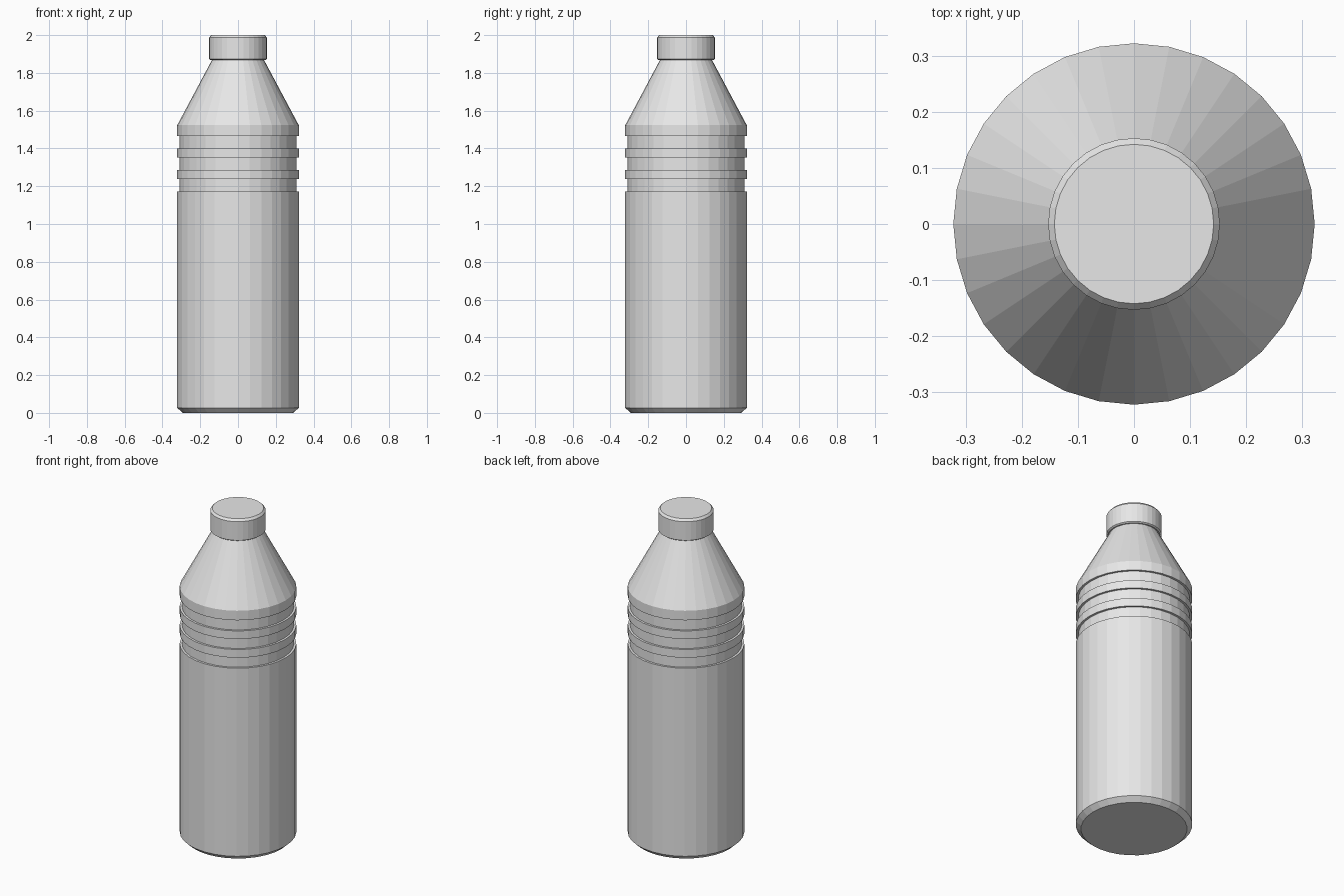
import bpy, bmesh, math

if "Cube" in bpy.data.objects:
    bpy.data.objects.remove(bpy.data.objects["Cube"])

SIDES = 32

grey = bpy.data.materials.new("plain_grey")
grey.diffuse_color = (0.8, 0.8, 0.8, 1)
grey.use_nodes = True
grey.node_tree.nodes["Principled BSDF"].inputs["Base Color"].default_value = grey.diffuse_color


def lathe(name, profile):
    """Flat-shaded closed solid of revolution from (radius, z) points, bottom to top."""
    bm = bmesh.new()
    rings = []
    for r, z in profile:
        rings.append([bm.verts.new((r * math.cos(2 * math.pi * i / SIDES),
                                    r * math.sin(2 * math.pi * i / SIDES), z))
                      for i in range(SIDES)])
    for a, b in zip(rings, rings[1:]):
        for i in range(SIDES):
            j = (i + 1) % SIDES
            bm.faces.new((a[i], a[j], b[j], b[i]))
    bm.faces.new(list(reversed(rings[0])))
    bm.faces.new(rings[-1])
    mesh = bpy.data.meshes.new(name)
    bm.to_mesh(mesh)
    bm.free()
    mesh.materials.append(grey)
    obj = bpy.data.objects.new(name, mesh)
    bpy.context.collection.objects.link(obj)
    return obj


# Bottle body: chamfered foot, three grip grooves, sloping shoulder
R, GROOVE_R = 0.322, 0.309
body = [(0.293, 0.0), (R, 0.027)]
for low, high in ((1.173, 1.237), (1.287, 1.351), (1.40, 1.465)):
    body += [(R, low), (GROOVE_R, low), (GROOVE_R, high), (R, high)]
body += [(R, 1.523), (0.138, 1.868), (0.138, 1.88)]
lathe("bottle_body", body)

# Screw cap with a bevelled top rim
lathe("cap", [(0.145, 1.867), (0.153, 1.873), (0.153, 1.987), (0.142, 2.0)])
